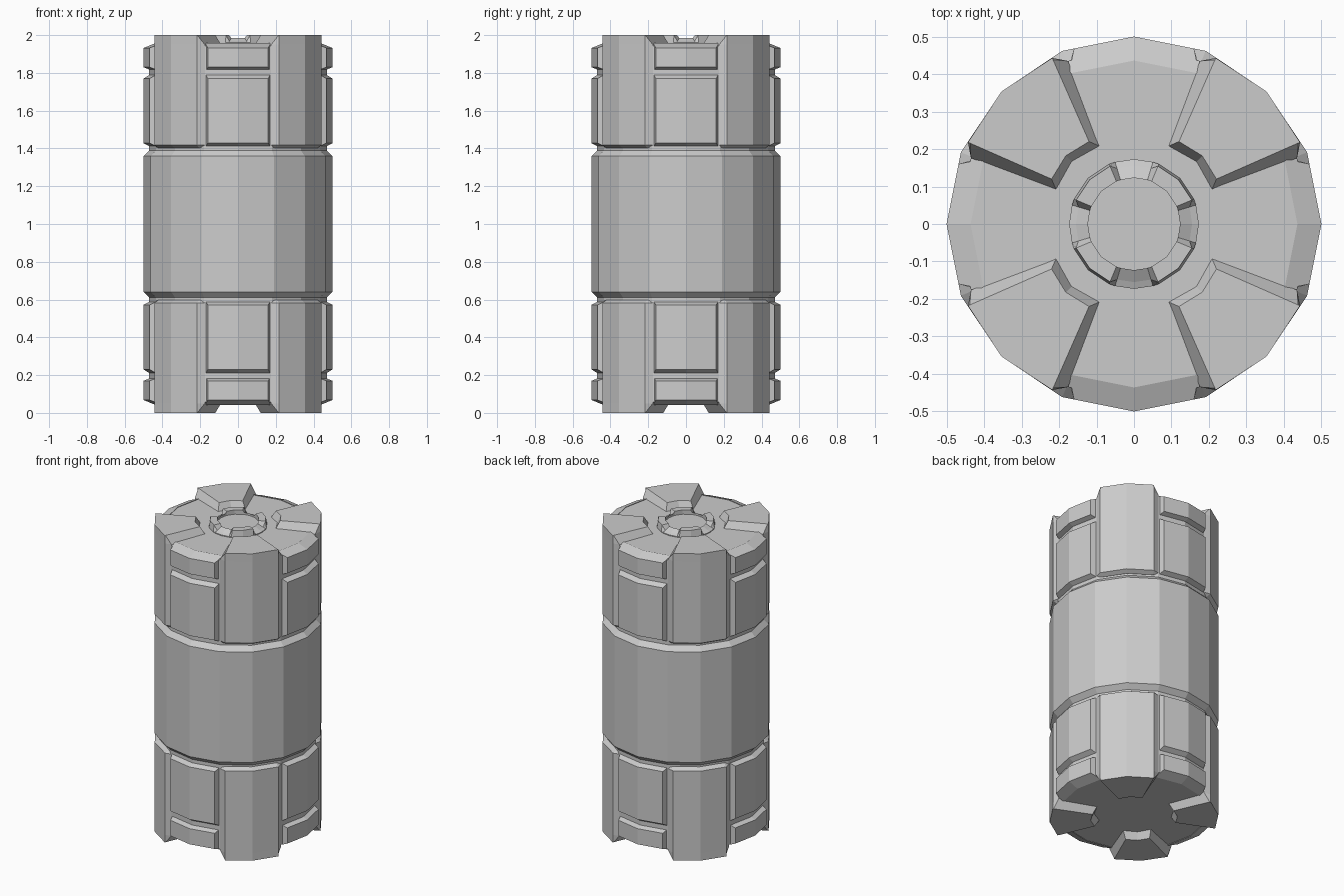
import bpy, bmesh, math
from mathutils import Vector

if "Cube" in bpy.data.objects:
    bpy.data.objects.remove(bpy.data.objects["Cube"])

SLOPE = math.tan(math.radians(11.25))   # fall-off of a 16-gon side from its vertex


def loft(name, rings, caps=None, closed=False):
    """Join equal-length point rings; caps are index tuples (default one n-gon)."""
    bm = bmesh.new()
    vs = [[bm.verts.new(p) for p in r] for r in rings]
    n = len(rings[0])
    count = len(vs) if closed else len(vs) - 1
    for k in range(count):
        a, b = vs[k], vs[(k + 1) % len(vs)]
        for i in range(n):
            j = (i + 1) % n
            bm.faces.new((a[i], a[j], b[j], b[i]))
    if not closed:
        for r in (vs[0], vs[-1]):
            for c in caps or [tuple(range(n))]:
                bm.faces.new([r[i] for i in c])
    bmesh.ops.recalc_face_normals(bm, faces=bm.faces)
    me = bpy.data.meshes.new(name)
    bm.to_mesh(me)
    bm.free()
    ob = bpy.data.objects.new(name, me)
    bpy.context.collection.objects.link(ob)
    return ob


def circle(r, z, n=16):
    return [(r * math.cos(2 * math.pi * i / n), r * math.sin(2 * math.pi * i / n), z)
            for i in range(n)]


def place(rings, turn, flip):
    """Rotate by quarter turns about z and optionally mirror top to bottom."""
    c, s = round(math.cos(turn * math.pi / 2)), round(math.sin(turn * math.pi / 2))
    return [[(x * c - y * s, x * s + y * c, 2 - z if flip else z) for x, y, z in r]
            for r in rings]


# Core body with the wide middle band
half = [(0.44, 1.955), (0.47, 1.942), (0.47, 1.39), (0.5, 1.36)]
profile = half + [(r, 2 - z) for r, z in reversed(half)]
loft("body", [circle(r, z) for r, z in profile])


# Corner rib: wraps the wall and folds over the end face
def rib_rings():
    def sym(b, a, m, i, nn, z):
        sw = lambda p: (p[1], p[0])
        pts = [b, a, (m, m), sw(a), sw(b), sw(i), (nn, nn), i]
        return [(x, y, z) for x, y in pts]
    base = ((0.435, 0.176), (0.443, 0.217), 0.3535, (0.207, 0.09), 0.165)
    low = ((0.425, 0.176), (0.42, 0.206), 0.335, (0.207, 0.09), 0.165)
    top = ((0.438, 0.216), (0.443, 0.218), 0.3535, (0.22, 0.12), 0.182)
    return [sym(*low, 1.402), sym(*base, 1.417), sym(*base, 1.95), sym(*top, 2.0)]


# Raised wall panel, folded along its middle to follow the 16 sides
def panel_rings(base, face):
    out = []
    for r, w, z0, z1 in (base, face):
        out.append([(r - abs(y) * SLOPE, y, z) for y, z in
                    ((-w, z0), (0, z0), (w, z0), (w, z1), (0, z1), (-w, z1))])
    return out


FOLD = [(0, 1, 4, 5), (1, 2, 3, 4)]
large = panel_rings((0.46, 0.172, 1.408, 1.795), (0.5, 0.16, 1.428, 1.77))
small = panel_rings((0.436, 0.174, 1.805, 1.958), (0.5, 0.16, 1.83, 1.932))

for flip in (False, True):
    side = "lower" if flip else "upper"
    for t in range(4):
        loft(f"{side}_rib_{t}", place(rib_rings(), t, flip))
        loft(f"{side}_large_panel_{t}", place(large, t, flip), FOLD)
        loft(f"{side}_small_panel_{t}", place(small, t, flip), FOLD)

# Cap ring on the top with four sloped notches
angles = []
for q in range(4):
    angles += [(q * 90 + d, notch) for d, notch in
               ((-22.5, False), (-17, True), (0, True), (17, True), (22.5, False), (45, False))]
sections = []
for deg, notch in angles:
    d = Vector((math.cos(math.radians(deg)), math.sin(math.radians(deg)), 0))
    prof = [(0.123, 1.94), (0.173, 1.94), (0.173, 1.96),
            (0.155, 1.967) if notch else (0.167, 2.0),
            (0.123, 1.985 if notch else 2.0)]
    sections.append([d * r + Vector((0, 0, z)) for r, z in prof])
loft("cap_ring", sections, closed=True)

# Recessed disc inside the cap ring
loft("cap_disc", [circle(0.125, 1.94), circle(0.125, 1.972)])
